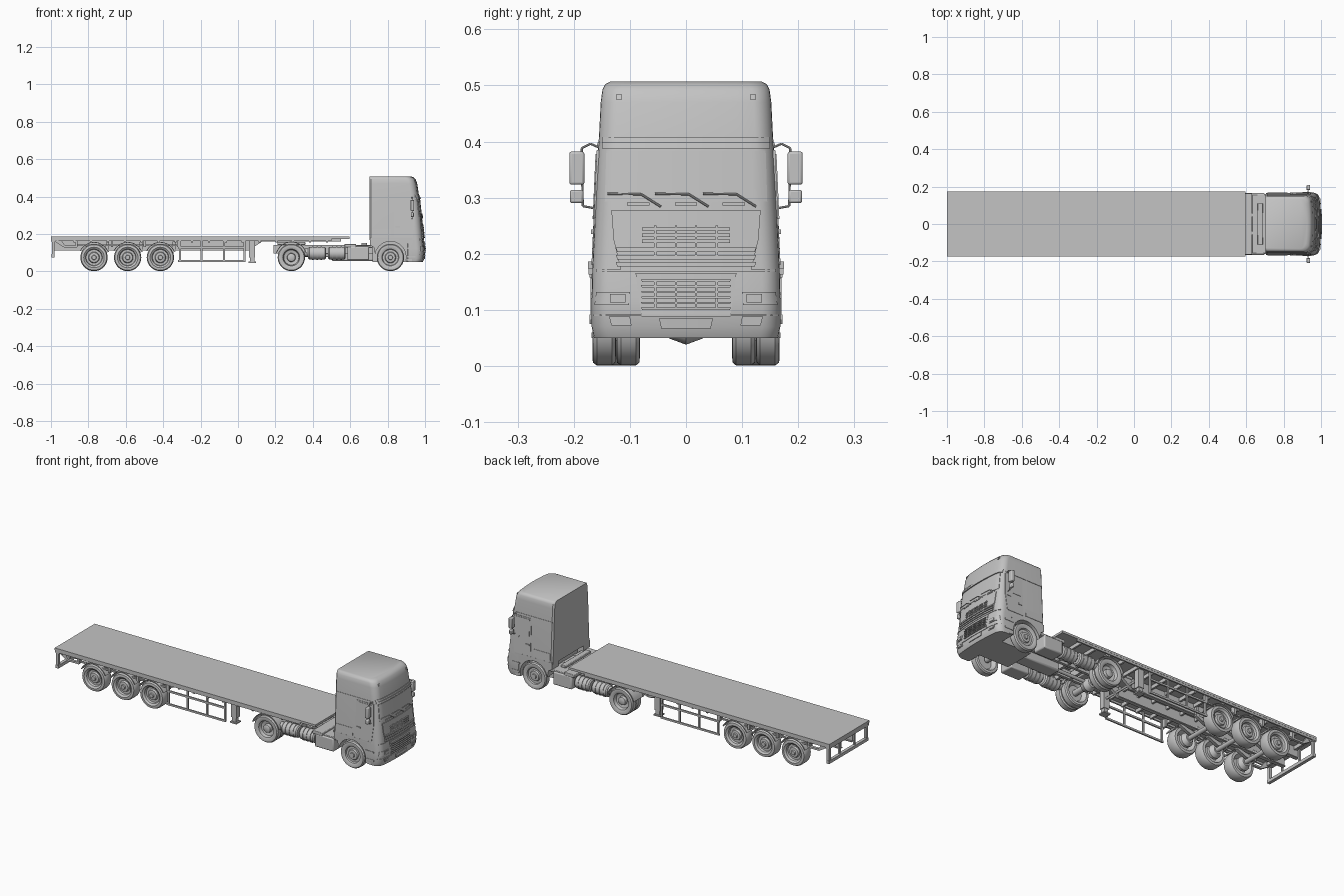
import bpy, bmesh, math
from mathutils import Vector

cube = bpy.data.objects.get("Cube")
if cube:
    bpy.data.objects.remove(cube, do_unlink=True)

grey = bpy.data.materials.new("plain grey")
grey.use_nodes = True
grey.diffuse_color = (0.55, 0.55, 0.55, 1)
grey.node_tree.nodes["Principled BSDF"].inputs["Base Color"].default_value = grey.diffuse_color


def finish(bm, name, mirror=False, bevel=0):
    bmesh.ops.recalc_face_normals(bm, faces=bm.faces)
    mesh = bpy.data.meshes.new(name)
    bm.to_mesh(mesh)
    bm.free()
    mesh.materials.append(grey)
    mesh.shade_smooth()
    mesh.set_sharp_from_angle(angle=math.radians(35))
    obj = bpy.data.objects.new(name, mesh)
    bpy.context.collection.objects.link(obj)
    if bevel:
        mod = obj.modifiers.new("bevel", 'BEVEL')
        mod.width, mod.segments = bevel, 2
    if mirror:
        obj.modifiers.new("mirror", 'MIRROR').use_axis = (False, True, False)
    return obj


def skin(bm, rings, closed=False):
    """Join equal rings of points with quads and cap the two ends."""
    rows = [[bm.verts.new(p) for p in ring] for ring in rings]
    n = len(rows[0])
    pairs = list(zip(rows, rows[1:])) + ([(rows[-1], rows[0])] if closed else [])
    for a, b in pairs:
        for i in range(n):
            j = (i + 1) % n
            bm.faces.new((a[i], a[j], b[j], b[i]))
    if not closed:
        bm.faces.new(rows[0])
        bm.faces.new(rows[-1])


def boxes(name, items, mirror=False, bevel=0):
    bm = bmesh.new()
    for x0, x1, y0, y1, z0, z1 in items:
        skin(bm, [[(x, y0, z0), (x, y1, z0), (x, y1, z1), (x, y0, z1)] for x in (x0, x1)])
    return finish(bm, name, mirror, bevel)


def prism(name, outline, y0, y1, mirror=True, bevel=0):
    bm = bmesh.new()
    skin(bm, [[(x, y, z) for x, z in outline] for y in (y0, y1)])
    return finish(bm, name, mirror, bevel)


def arc(cx, cz, r, a0, a1, n=16):
    angles = [math.radians(a0 + (a1 - a0) * i / n) for i in range(n + 1)]
    return [(cx + r * math.cos(a), cz + r * math.sin(a)) for a in angles]


def turned(name, axis, x, z, profile, y=0, mirror=True, n=36):
    """Closed (radius, offset) profile turned about a line along x or y."""
    bm = bmesh.new()
    rings = []
    for i in range(n):
        a = math.tau * i / n
        c, s = math.cos(a), math.sin(a)
        if axis == 'y':
            rings.append([(x + r * c, y + o, z + r * s) for r, o in profile])
        else:
            rings.append([(x + o, y + r * c, z + r * s) for r, o in profile])
    skin(bm, rings, closed=True)
    bmesh.ops.remove_doubles(bm, verts=bm.verts, dist=1e-6)
    return finish(bm, name, mirror)


def rod(name, axis, x, z, r, o0, o1, y=0, mirror=True):
    return turned(name, axis, x, z, [(0, o0), (r, o0), (r, o1), (0, o1)], y, mirror, 20)


def tube(name, points, r, mirror=True):
    bm = bmesh.new()
    for p, q in zip(points, points[1:]):
        p, q = Vector(p), Vector(q)
        turn = (q - p).to_track_quat('Z', 'Y')
        ring = [turn @ Vector((r * math.cos(k * math.tau / 8), r * math.sin(k * math.tau / 8), 0)) for k in range(8)]
        skin(bm, [[p + v for v in ring], [q + v for v in ring]])
    return finish(bm, name, mirror)


# Cab shape: height, half width, nose position
CAB = [(.05, .164, .988), (.07, .168, .997), (.12, .168, .998), (.17, .167, .992),
       (.29, .161, .982), (.385, .157, .972), (.41, .155, .967), (.47, .152, .958),
       (.492, .149, .95), (.502, .144, .94), (.507, .135, .925)]
CORNER = .032


def cab_at(z):
    for a, b in zip(CAB, CAB[1:]):
        if z <= b[0]:
            t = (z - a[0]) / (b[0] - a[0])
            return [u + (v - u) * t for u, v in zip(a, b)][1:]
    return CAB[-1][1:]


def nose(z, y):
    w, f = cab_at(z)
    over = min(max(abs(y) - w + CORNER, 0), CORNER)
    return f - .012 * (y / w) ** 2 - CORNER + math.sqrt(CORNER ** 2 - over ** 2)


def cab_loft(name, z0, z1, back):
    bm = bmesh.new()
    rings = []
    for z in [z0] + [row[0] for row in CAB if z0 < row[0] < z1] + [z1]:
        w = cab_at(z)[0]
        ys = [(w - CORNER) * i / 4 for i in range(5)]
        ys += [w - CORNER + CORNER * math.sin(math.pi / 2 * i / 6) for i in range(1, 7)]
        half = [(nose(z, y), y, z) for y in ys] + [(back + .008, w, z), (back, w - .008, z)]
        rings.append(half + [(x, -y, z) for x, y, z in reversed(half[1:])])
    skin(bm, rings)
    return finish(bm, name)


def nose_plates(name, items, mirror=False, n=14):
    """Plates that follow the cab nose: y0, y1, z0, z1, stand-out, bottom scale."""
    bm = bmesh.new()
    for y0, y1, z0, z1, out, taper in items:
        rings = []
        for i in range(n + 1):
            y = y0 + (y1 - y0) * i / n
            ends = [(z0, y * taper), (z1, y)]
            rings.append([(nose(z, v) + out, v, z) for z, v in ends] +
                         [(nose(z, v) - .005, v, z) for z, v in reversed(ends)])
        skin(bm, rings)
    return finish(bm, name, mirror)


def side_plate(name, outline, out=.002):
    bm = bmesh.new()
    skin(bm, [[(x, cab_at(z)[0] + d, z) for x, z in outline] for d in (-.004, out)])
    return finish(bm, name, True)


# Cab body, bumper, fenders
cab_loft("cab_body", .168, .507, .703)
cab_loft("front_bumper", .05, .168, .9)
prism("front_fender", [(.705, .178), (.93, .178), (.93, .052), (.897, .055)]
      + arc(.815, .077, .083, -10, 170) + [(.725, .13), (.705, .14)], .11, .167)
boxes("engine_block", [(.72, .95, -.085, .085, .05, .17)])

# Front face details
nose_plates("visor_lip", [(-.15, .15, .388, .398, .006, 1), (-.15, .15, .398, .408, .003, 1)], n=24)
nose_plates("windscreen", [(-.142, .142, .293, .384, .002, 1.02)], n=24)
nose_plates("roof_lamp", [(.115, .124, .474, .485, .004, 1)], True)
nose_plates("upper_grille_panel", [(-.133, .133, .225, .278, .003, .97), (-.129, .129, .17, .225, .003, .9)])
nose_plates("upper_grille_slats", [(-.078, .078, .241 - i * .011, .247 - i * .011, .007, 1) for i in range(3)]
            + [(-.125, .125, .203 - i * .013, .211 - i * .013, .008, .98) for i in range(3)])
nose_plates("grille_posts", [(y - .002, y + .002, z0, z1, .006, 1) for y in (-.055, -.018, .018, .055)
                             for z0, z1 in ((.1, .155), (.19, .25))])
nose_plates("lower_grille_panel", [(-.09, .09, .088, .166, .003, .88)])
nose_plates("lower_grille_slats", [(-.08, .08, .1 + i * .01, .104 + i * .01, .007, .98) for i in range(6)])
nose_plates("bumper_seams", [(-.165, .165, .089, .092, .003, 1), (-.16, .16, .168, .172, .003, 1)], n=28)
nose_plates("headlamp", [(.1, .16, .109, .132, .003, 1.02), (.108, .135, .113, .128, .006, 1)], True)
nose_plates("fog_lamp", [(.1, .137, .072, .088, .003, .97), (.106, .131, .075, .085, .005, 1)], True)
nose_plates("number_plate", [(-.048, .048, .067, .085, .004, .92)])
nose_plates("wash_vents", [(y - .02, y + .02, .286, .291, .003, 1) for y in (-.085, 0, .085)])
for i, y in enumerate((-.1, -.015, .07)):
    path = [(nose(z, v) + .005, v, z) for v, z in ((y - .04, .307), (y + .02, .306), (y + .055, .284))]
    tube("wiper_%d" % (i + 1), path, .002, False)

# Doors, windows, handles, mirrors
side_plate("door_panel", [(.835, .18), (.935, .18), (.945, .27), (.94, .385), (.835, .385)])
side_plate("door_window", [(.845, .285), (.9, .285), (.912, .262), (.936, .262), (.932, .378), (.845, .378)], .004)
side_plate("side_locker", [(.715, .185), (.82, .185), (.82, .225), (.715, .225)])
side_plate("roof_seam", [(.71, .392), (.935, .392), (.935, .398), (.71, .398)])
boxes("door_handle", [(.843, .865, .16, .169, .235, .243)], True)
boxes("cab_steps", [(.9, .95, .16, .17, .075, .083), (.9, .95, .16, .17, .12, .128)], True)
boxes("wing_mirror", [(.922, .942, .181, .208, .323, .382), (.924, .94, .183, .207, .29, .314)], True, .004)
tube("mirror_arm", [(.93, .152, .388), (.93, .17, .396), (.932, .186, .388), (.932, .184, .285), (.93, .158, .28)], .002)

# Wheels
tyre = [(.04, .02), (.055, 0), (.068, .001), (.073, .007), (.073, .034), (.068, .041), (.055, .042), (.045, .037)]
convex = tyre + [(.042, .029), (.03, .029), (.026, .036), (.013, .037), (.011, .042), (0, .042), (0, .02)]
concave = tyre + [(.043, .026), (.038, .013), (.024, .013), (.021, .03), (.012, .034), (0, .034), (0, .008)]
wide = [(r, o * 1.5 - .021) for r, o in convex]
AXLES = [-.77, -.59, -.415]
turned("steer_wheel", 'y', .815, .074, convex, .125)
turned("drive_wheel_outer", 'y', .285, .074, concave, .125)
turned("drive_wheel_inner", 'y', .285, .074, convex, .082)
for i, x in enumerate(AXLES):
    turned("trailer_wheel_%d" % (i + 1), 'y', x, .074, wide, .125)
    rod("trailer_axle_%d" % (i + 1), 'y', x, .074, .012, -.11, .11, mirror=False)
    turned("brake_drum_%d" % (i + 1), 'y', x, .074, [(0, 0), (.02, 0), (.036, .02), (.036, .035), (0, .035)], .078)
    prism("trailer_mudguard_%d" % (i + 1), arc(x, .074, .083, 25, 155) + arc(x, .074, .079, 155, 25), .105, .166)
    prism("trailing_arm_%d" % (i + 1), [(x - .04, .08), (x + .02, .08), (x + .08, .105), (x + .08, .16),
                                        (x + .065, .16), (x + .06, .112), (x - .04, .092)], .05, .068)
    boxes("air_bag_%d" % (i + 1), [(x - .045, x - .015, .046, .074, .09, .135)], True, .005)
for x in (.285, .815):
    rod("tractor_axle", 'y', x, .074, .016, -.13, .13, mirror=False)
turned("drive_differential", 'y', .285, .074, [(0, -.035), (.025, -.03), (.036, 0), (.025, .03), (0, .035)], mirror=False)
prism("drive_mudguard", arc(.285, .074, .085, 15, 165) + arc(.285, .074, .081, 165, 15), .085, .166)

# Tractor chassis with tanks and boxes
boxes("tractor_rails", [(.19, .75, .04, .055, .095, .14)], True)
boxes("tractor_crossmembers", [(x, x + .015, -.045, .045, .1, .135) for x in (.195, .35, .45, .55, .65)])
boxes("gearbox", [(.5, .74, -.038, .038, .055, .125)], bevel=.008)
rod("drive_shaft", 'x', 0, .085, .009, .3, .52, 0, False)
boxes("coupling_plate", [(.21, .36, -.08, .08, .14, .158), (.25, .32, -.07, .07, .12, .14)], bevel=.004)
for name, x0, x1 in (("air_tank", .375, .47), ("fuel_tank", .482, .575)):
    ribs = [(0, x0), (.027, x0), (.033, x0 + .006)]
    for k in range(1, 4):
        c = x0 + (x1 - x0) * k / 4
        ribs += [(.033, c - .004), (.036, c - .004), (.036, c + .004), (.033, c + .004)]
    turned(name, 'x', 0, .097, ribs + [(.033, x1 - .006), (.027, x1), (0, x1)], .128)
rod("tank_end_cap", 'x', 0, .1, .022, .355, .38, .128)
boxes("tank_straps", [(x, x + .012, .05, .13, .1, .125) for x in (.4, .45, .51, .55)], True)
boxes("side_box", [(.585, .7, .085, .165, .06, .132)], True, .006)
boxes("catwalk", [(.57, .632, -.164, .164, .128, .146), (.632, .72, -.158, .158, .125, .138),
                  (.66, .69, -.11, .11, .138, .152)], bevel=.003)

# Trailer deck and frame
boxes("deck", [(-1, .596, -.175, .175, .174, .186)])
boxes("deck_side_rail", [(-1, .5, .166, .174, .163, .175)], True)
boxes("main_beams", [(-.985, .06, .048, .052, .115, .174), (-.985, .06, .04, .06, .112, .117),
                     (.06, .55, .04, .06, .16, .175)], True)
prism("beam_neck", [(.06, .112), (.13, .16), (.13, .174), (.06, .174)], .042, .058)
boxes("deck_crossmembers", [(-.97 + i * .09, -.96 + i * .09, -.168, .168, .155, .174) for i in range(17)])
boxes("hanger_brackets", [(x, x + .012, .14, .165, .13, .174) for x in (-.87, -.68, -.505, -.325)]
      + [(-.87, -.32, .145, .155, .135, .143)], True)

# Side guards, landing legs, rear bumper frame
boxes("side_guard", [(-.32, .04, .16, .168, z, z + .01) for z in (.05, .122)]
      + [(x, x + .01, .158, .166, .05, .174) for x in (-.315, -.2, -.08, .03)], True)
boxes("landing_leg", [(.058, .092, .115, .145, .075, .174), (.063, .087, .118, .142, .05, .08),
                      (.055, .095, .11, .15, .045, .052)], True)
rod("landing_leg_shaft", 'y', .075, .13, .006, -.12, .12, mirror=False)
boxes("rear_frame_posts", [(-.995, -.98, .155, .17, .075, .174), (-.99, -.98, .06, .07, .075, .174)], True)
boxes("rear_frame_bars", [(-.997, -.98, -.172, .172, .075, .092), (-.998, -.975, -.172, .172, .158, .175)])
prism("rear_frame_brace", [(-.985, .174), (-.985, .162), (-.93, .128), (-.86, .128), (-.86, .138), (-.925, .138), (-.95, .174)], .15, .165)
